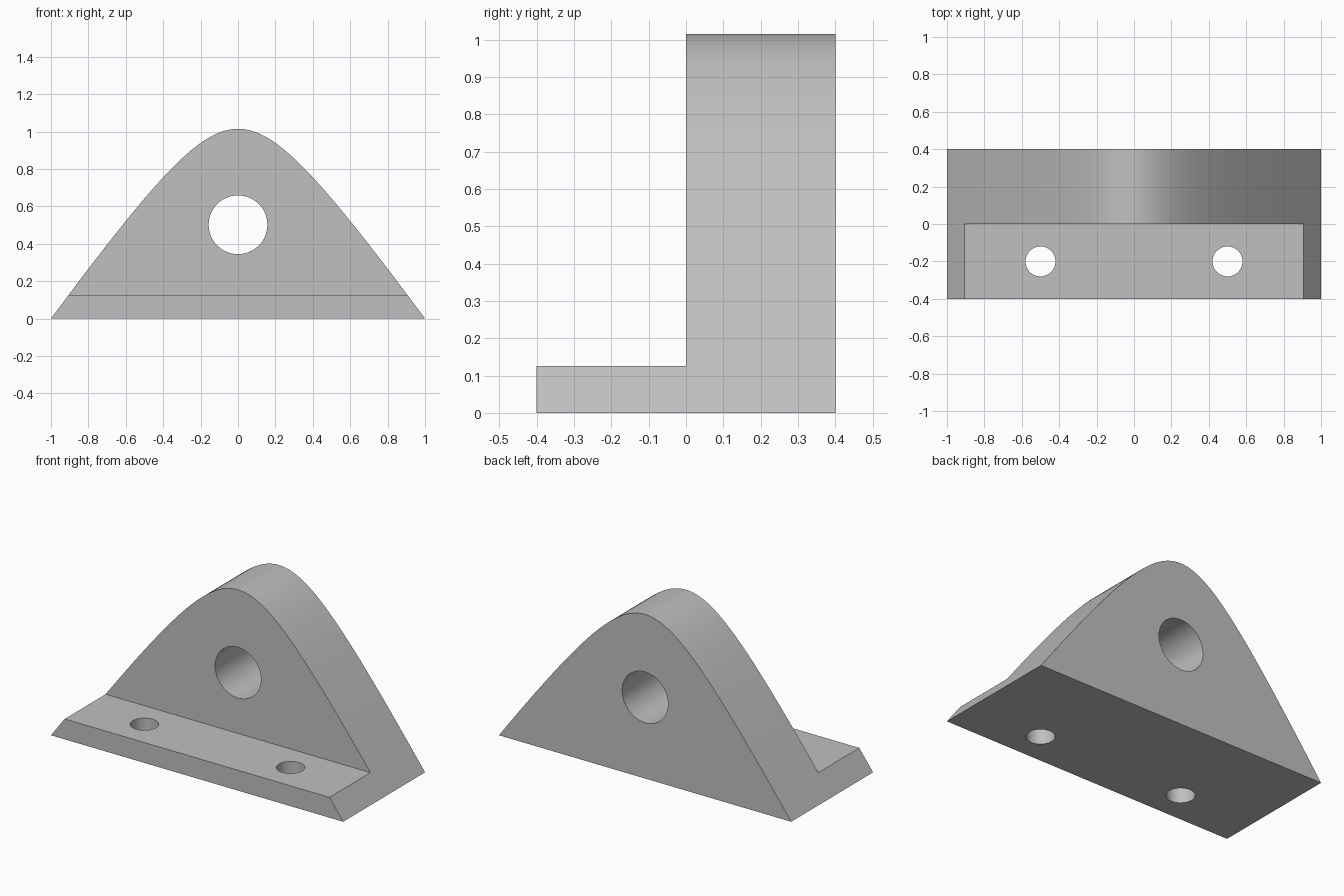
import bpy, bmesh, math
from mathutils import Matrix

cube = bpy.data.objects.get("Cube")
if cube:
    bpy.data.objects.remove(cube, do_unlink=True)

HEIGHT, ROUNDING, DEPTH, FOOT = 1.015, 0.5, 0.4, 0.126

grey = bpy.data.materials.new("light_grey")
grey.use_nodes = True
colour = (0.53, 0.53, 0.53, 1)
grey.diffuse_color = colour
grey.node_tree.nodes["Principled BSDF"].inputs["Base Color"].default_value = colour


def make_object(name, bm):
    bmesh.ops.recalc_face_normals(bm, faces=bm.faces)
    mesh = bpy.data.meshes.new(name)
    bm.to_mesh(mesh)
    bm.free()
    mesh.materials.append(grey)
    obj = bpy.data.objects.new(name, mesh)
    bpy.context.collection.objects.link(obj)
    return obj


def arch(x):
    """Hyperbolic outline: rounded crown with nearly straight flanks."""
    top = HEIGHT + ROUNDING
    return top - math.sqrt(ROUNDING ** 2 + (top ** 2 - ROUNDING ** 2) * x * x)


def cylinder(name, radius, length, matrix):
    bm = bmesh.new()
    bmesh.ops.create_cone(bm, cap_ends=True, segments=64, radius1=radius,
                          radius2=radius, depth=length, matrix=matrix)
    return make_object(name, bm)


# Bracket body: the arched outline swept from front to back
bm = bmesh.new()
STEPS = 96
xs = [2 * i / STEPS - 1 for i in range(STEPS + 1)]
face = bm.faces.new([bm.verts.new((x, -DEPTH, arch(x))) for x in xs])
swept = bmesh.ops.extrude_face_region(bm, geom=[face])["geom"]
bmesh.ops.translate(bm, vec=(0, 2 * DEPTH, 0),
                    verts=[v for v in swept if isinstance(v, bmesh.types.BMVert)])
body = make_object("bracket_body", bm)

# Cutter that leaves the low mounting foot in front of the upright
bm = bmesh.new()
bmesh.ops.create_cube(bm, size=1, matrix=Matrix.Translation((0, -0.5, FOOT + 1))
                      @ Matrix.Diagonal((3, 1, 2, 1)))
cutters = [make_object("foot_cutter", bm)]

# Main bore through the upright and two bolt holes through the foot
cutters.append(cylinder("bore_cutter", 0.157, 2, Matrix.Translation((0, 0.5, 0.502))
                        @ Matrix.Rotation(math.pi / 2, 4, "X")))
for side, x in (("left", 0.5), ("right", -0.5)):
    cutters.append(cylinder(side + "_bolt_hole_cutter", 0.08, 1,
                            Matrix.Translation((x, -0.2, 0))))

# Apply the cuts in turn and discard the cutters
bpy.context.view_layer.objects.active = body
for cutter in cutters:
    cutter.hide_render = True
    cut = body.modifiers.new(cutter.name, "BOOLEAN")
    cut.operation = "DIFFERENCE"
    cut.solver = "EXACT"
    cut.object = cutter
    bpy.ops.object.modifier_apply(modifier=cut.name)
    bpy.data.objects.remove(cutter, do_unlink=True)

# Smooth crown and bores, crisp machined edges
bpy.ops.object.select_all(action="DESELECT")
body.select_set(True)
bpy.ops.object.shade_smooth_by_angle(angle=math.radians(30))
